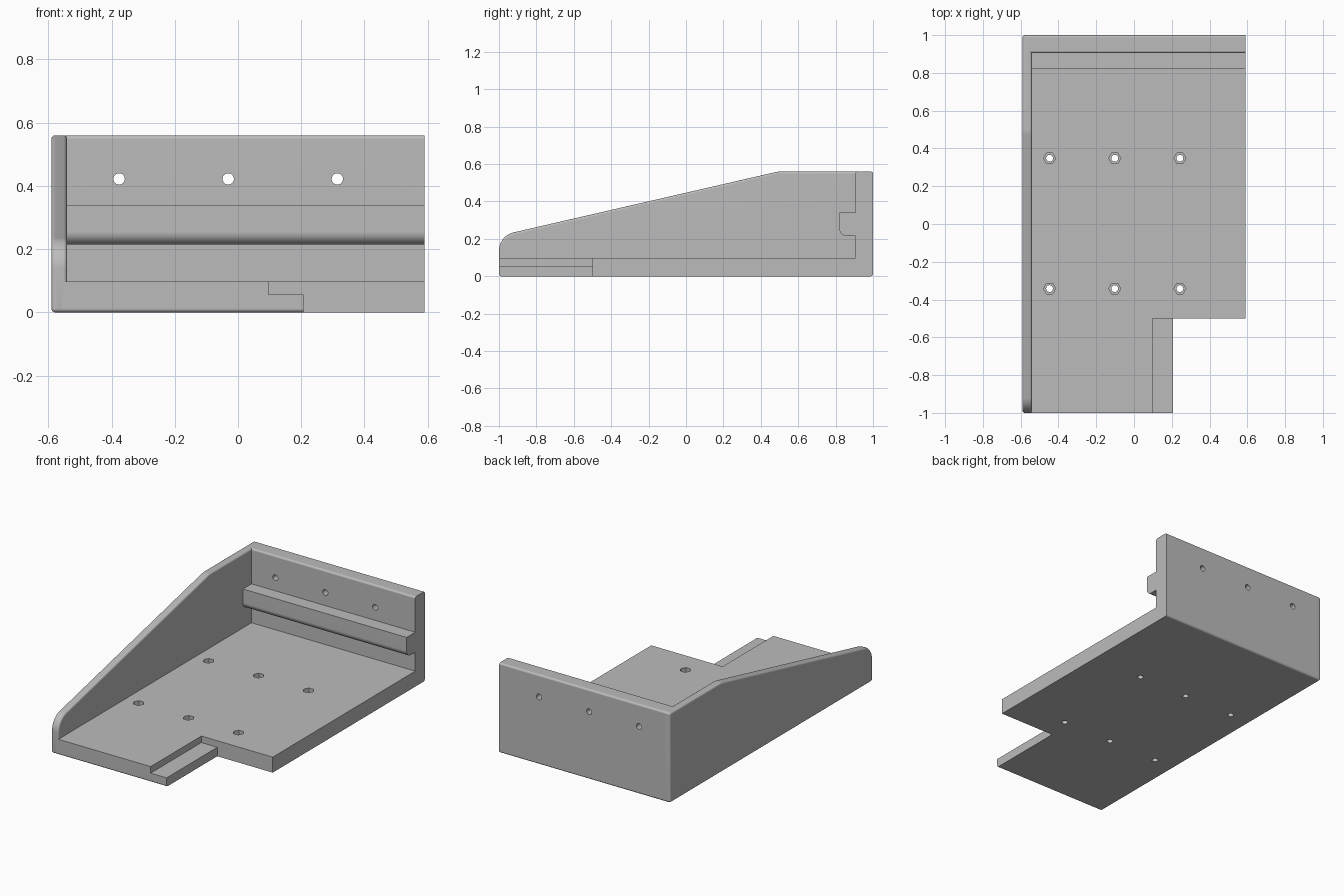
import bpy, bmesh, math
from mathutils import Vector

if "Cube" in bpy.data.objects:
    bpy.data.objects.remove(bpy.data.objects["Cube"])

grey = bpy.data.materials.new("plain grey")
grey.diffuse_color = (0.50, 0.50, 0.50, 1)
grey.use_nodes = True
grey.node_tree.nodes["Principled BSDF"].inputs["Base Color"].default_value = grey.diffuse_color
R = 0.012  # small edge rounding


def arc(cy, cz, r, a0, a1, n):
    """Points on a circular arc, angles in degrees."""
    return [(cy + r * math.cos(math.radians(a0 + (a1 - a0) * i / n)),
             cz + r * math.sin(math.radians(a0 + (a1 - a0) * i / n))) for i in range(n + 1)]


def extrude_x(name, profile, x0, x1):
    """Solid from a (y, z) profile swept along x."""
    bm = bmesh.new()
    face = bm.faces.new([bm.verts.new((x0, y, z)) for y, z in profile])
    new = bmesh.ops.extrude_face_region(bm, geom=[face])["geom"]
    bmesh.ops.translate(bm, vec=(x1 - x0, 0, 0),
                        verts=[v for v in new if isinstance(v, bmesh.types.BMVert)])
    bmesh.ops.recalc_face_normals(bm, faces=bm.faces)
    mesh = bpy.data.meshes.new(name)
    bm.to_mesh(mesh)
    bm.free()
    mesh.materials.append(grey)
    ob = bpy.data.objects.new(name, mesh)
    bpy.context.collection.objects.link(ob)
    return ob


def box(name, x0, x1, y0, y1, z0, z1):
    return extrude_x(name, [(y0, z0), (y1, z0), (y1, z1), (y0, z1)], x0, x1)


def prism(name, sides, radius, depth, loc, rot=(0, 0, 0)):
    bpy.ops.mesh.primitive_cylinder_add(vertices=sides, radius=radius, depth=depth,
                                        location=loc, rotation=rot)
    ob = bpy.context.object
    ob.name = name
    ob.data.materials.append(grey)
    return ob


def apply(ob, mod):
    bpy.context.view_layer.objects.active = ob
    bpy.ops.object.modifier_apply(modifier=mod.name)


def combine(ob, other, operation):
    mod = ob.modifiers.new("combine", 'BOOLEAN')
    mod.operation, mod.solver, mod.object = operation, 'EXACT', other
    apply(ob, mod)
    bpy.data.objects.remove(other)


# Base plate, back wall and ledge rail as one section
section = (arc(-1 + R, R, R, 180, 270, 4) + arc(1 - R, R, R, 270, 360, 4)
           + arc(1 - R, 0.56 - R, R, 0, 90, 4) + arc(0.905 + R, 0.56 - R, R, 90, 180, 4)
           + [(0.905, 0.34), (0.82, 0.34)] + arc(0.86, 0.255, 0.04, 180, 270, 8)
           + [(0.905, 0.215), (0.905, 0.097), (-1, 0.097)])
bracket = extrude_x("bracket", section, -0.565, 0.59)

# Front right cutout and the lowered step beside it
combine(bracket, box("cutout", 0.207, 0.7, -1.1, -0.5, -0.1, 0.2), 'DIFFERENCE')
combine(bracket, box("step", 0.097, 0.3, -1.1, -0.5, 0.056, 0.2), 'DIFFERENCE')

# Sloping side wall with rounded rim
side = ([(-1, 0), (1, 0), (1, 0.56), (0.50, 0.56), (0.475, 0.556)]
        + arc(-0.90, 0.137, 0.10, 103, 180, 10))
wall = extrude_x("side_wall", side, -0.59, -0.54)
rim = wall.modifiers.new("rim", 'BEVEL')
rim.width, rim.segments, rim.limit_method, rim.angle_limit = R, 4, 'ANGLE', math.radians(40)
apply(wall, rim)
combine(bracket, wall, 'UNION')

# Screw holes: round through the back wall, round with hex nut pockets in the base
for i in range(3):
    x = -0.376 + 0.345 * i
    combine(bracket, prism("back_hole", 24, 0.018, 0.4, (x, 0.95, 0.422),
                           (math.pi / 2, 0, 0)), 'DIFFERENCE')
    for y in (-0.342, 0.348):
        xb = -0.447 + 0.345 * i
        combine(bracket, prism("base_hole", 24, 0.018, 0.4, (xb, y, 0.05)), 'DIFFERENCE')
        combine(bracket, prism("nut_pocket", 6, 0.032, 0.1, (xb, y, 0.105),
                               (0, 0, math.pi / 6)), 'DIFFERENCE')

# Smooth roundings, crisp flat faces
bpy.ops.object.select_all(action='DESELECT')
bracket.select_set(True)
bpy.context.view_layer.objects.active = bracket
bpy.ops.object.shade_smooth_by_angle(angle=math.radians(30))
weighted = bracket.modifiers.new("weighted normals", 'WEIGHTED_NORMAL')
weighted.keep_sharp = True
